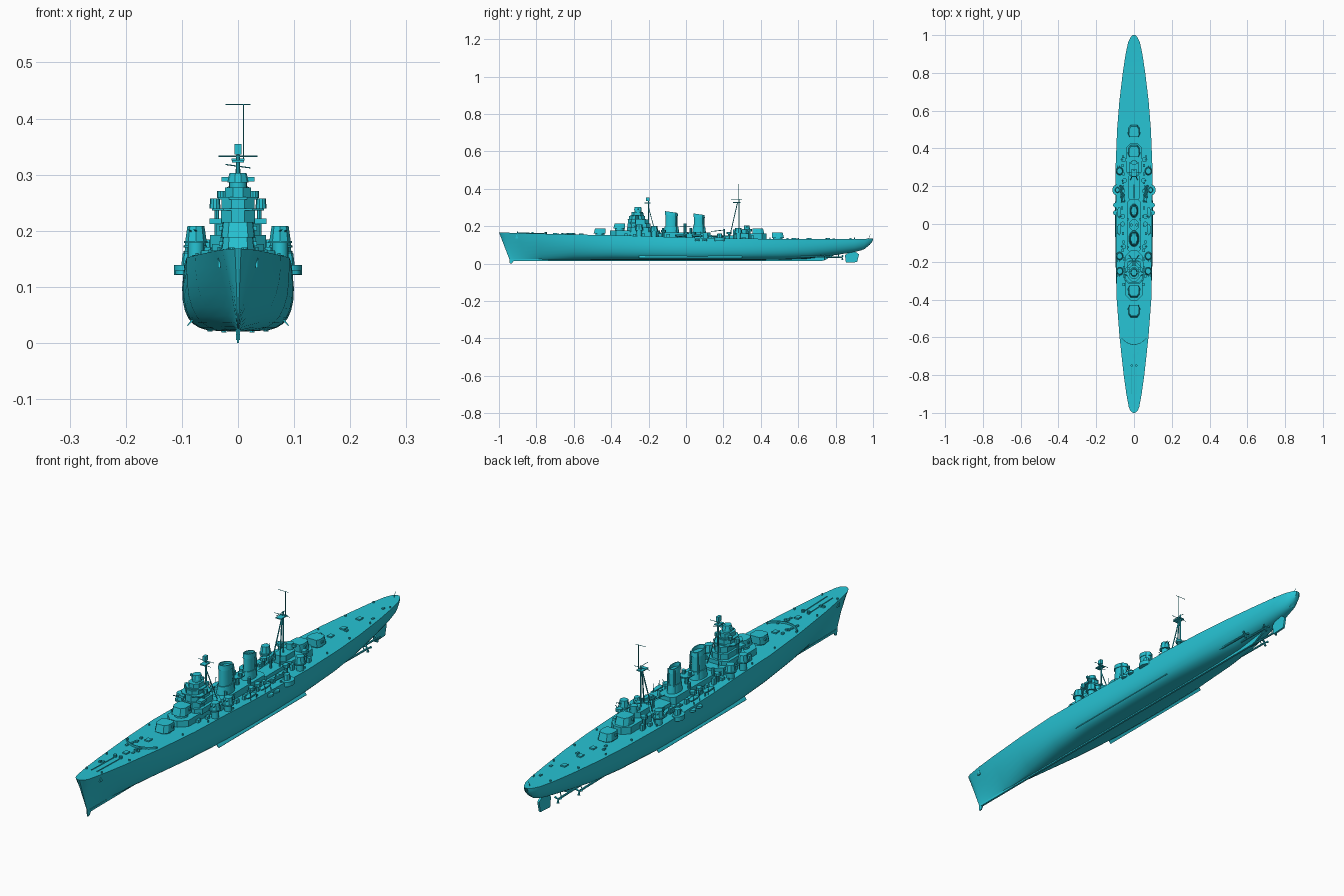
import bpy, bmesh, math, random
from mathutils import Vector, Matrix

random.seed(4)
mat = bpy.data.materials.new("ship_paint")
mat.diffuse_color = (0.02, 0.55, 0.66, 1)


def finish(name, bm):
    bmesh.ops.recalc_face_normals(bm, faces=bm.faces)
    me = bpy.data.meshes.new(name)
    bm.to_mesh(me)
    bm.free()
    me.materials.append(mat)
    ob = bpy.data.objects.new(name, me)
    bpy.context.collection.objects.link(ob)
    return ob


def loft(name, rings):
    bm = bmesh.new()
    vs = [[bm.verts.new(p) for p in r] for r in rings]
    n = len(vs[0])
    for a, b in zip(vs, vs[1:]):
        for i in range(n):
            bm.faces.new((a[i], a[(i + 1) % n], b[(i + 1) % n], b[i]))
    bm.faces.new(vs[0])
    bm.faces.new(vs[-1])
    return finish(name, bm)


def prism(name, pts, z0, z1, top=1.0, shift=0.0):
    cx = sum(p[0] for p in pts) / len(pts)
    cy = sum(p[1] for p in pts) / len(pts)
    up = [(cx + (x - cx) * top, cy + (y - cy) * top + shift, z1) for x, y in pts]
    return loft(name, [[(x, y, z0) for x, y in pts], up])


def box(name, x, y, z0, z1, w, l, top=1.0):
    return prism(name, [(x - w / 2, y - l / 2), (x + w / 2, y - l / 2),
                        (x + w / 2, y + l / 2), (x - w / 2, y + l / 2)], z0, z1, top)


def oval(x, y, rx, ry, n=16):
    return [(x + rx * math.cos(math.tau * i / n), y + ry * math.sin(math.tau * i / n)) for i in range(n)]


def house(name, y0, y1, w, z0, z1, c=0.015):
    """Deckhouse with chamfered corners, y0 is the front edge."""
    h = w / 2
    return prism(name, [(-h + c, y0), (h - c, y0), (h, y0 + c), (h, y1 - c),
                        (h - c, y1), (-h + c, y1), (-h, y1 - c), (-h, y0 + c)], z0, z1)


def rod(name, a, b, r, n=6, r2=None):
    a, b = Vector(a), Vector(b)
    d = b - a
    bm = bmesh.new()
    bmesh.ops.create_cone(bm, cap_ends=True, segments=n, radius1=r, radius2=r if r2 is None else r2,
                          depth=d.length, matrix=Matrix.Translation((a + b) / 2) @ d.to_track_quat('Z', 'Y').to_matrix().to_4x4())
    return finish(name, bm)


def interp(tab, y, k):
    for p, q in zip(tab, tab[1:]):
        if y <= q[0]:
            f = (y - p[0]) / (q[0] - p[0])
            return p[k] + (q[k] - p[k]) * f
    return tab[-1][k]


# Hull: stations of y, half beam, keel z, deck z, section fullness a and b
ST = [(-1, .005, .012, .168, 1, .75), (-.99, .018, .012, .167, 1, .75), (-.97, .027, .014, .166, 1, .8),
      (-.9, .040, .018, .164, 1.1, .95), (-.8, .054, .02, .161, 1.4, 1.2), (-.6, .076, .02, .156, 2.3, 2),
      (-.4, .091, .02, .152, 3.2, 3), (-.2, .098, .02, .147, 4, 4), (-.05, .1, .02, .141, 4, 4),
      (.1, .1, .02, .137, 4, 4), (.3, .097, .02, .134, 4, 3.6), (.5, .089, .021, .132, 3.5, 2.8),
      (.65, .077, .026, .131, 3, 2.3), (.8, .059, .046, .131, 2.6, 2.1), (.9, .044, .062, .132, 2.4, 2),
      (.96, .031, .071, .133, 2.4, 2), (.99, .017, .078, .134, 2.4, 2), (1, .006, .084, .134, 2.4, 2)]
TS = [0, .02, .06, .12, .2, .32, .48, .65, .82, 1]


def deck(y):
    return interp(ST, y, 3)


def beam(y):
    return interp(ST, y, 1)


rings = []
for y, w, k, d, a, b in ST:
    half = []
    for t in TS:
        x = w * (1 - (1 - t) ** a) ** (1 / b)
        yy = y + .06 * (1 - t) * max(0, (-y - .6) / .4) - .04 * (1 - t) ** 2 * max(0, (y - .9) / .1)
        x *= 1 - .05 * max(0, t - .6) / .4 * (1 if abs(y) < .3 else 0)
        half.append((x + .0005, yy, k + (d - k) * t))
    rings.append(half + [(-x, yy, z) for x, yy, z in reversed(half)])
loft("hull", rings)

# Keel, skeg, stem foot, rudder
box("keel_bar", 0, -.1, .015, .024, .008, 1.66)
loft("stern_skeg", [[(s * .004, y, z) for y, z in ((.55, .016), (.74, .018), (.80, .05), (.6, .05))] for s in (-1, 1)])
loft("stem_foot", [[(s * .002, y, z) for y, z in ((-.945, .025), (-.942, 0), (-.932, .0), (-.915, .025))] for s in (-1, 1)])
loft("rudder", [[(s * .004, y, z) for y, z in ((.855, .005), (.915, .008), (.925, .05), (.89, .075), (.85, .045))] for s in (-1, 1)])

for s in (-1, 1):
    # Bilge keels
    loft("bilge_keel", [[(s * .080, y, .040), (s * .090, y, .030), (s * .0905, y, .0315), (s * .082, y, .043)] for y in (-.25, .3)])
    # Propeller shafts, struts and blades
    for x, y0, y1, z in ((.025, .62, .835, .034), (.05, .5, .74, .036)):
        rod("propeller_shaft", (s * x, y0, z + .004), (s * x, y1, z), .004, 8)
        rod("shaft_strut", (s * x, y1 - .02, z), (s * x * .6, y1 - .02, z + .035), .002)
        for i in range(3):
            g = math.tau * i / 3 + .5
            rod("propeller_blade", (s * x, y1, z), (s * x + .015 * math.cos(g), y1 + .002, z + .015 * math.sin(g)), .002, 6, .005)


# Main turrets with barbettes; f is -1 facing forward, 1 facing aft
def turret(y, z0, z1, f, h=.029):
    prism("barbette", oval(0, y, .025, .025, 20), z0, z1 + .001)
    pts = [(-.018, .034), (.018, .034), (.029, .018), (.031, -.015), (.024, -.030), (-.024, -.030), (-.031, -.015), (-.029, .018)]
    prism("main_turret", [(x, y + f * v) for x, v in pts], z1, z1 + h, .88, -f * .004)
    for s in (-1, 1):
        box("turret_sight", s * .031, y - f * .008, z1 + .013, z1 + .021, .006, .008)


turret(-.46, .148, .160, -1)
turret(-.355, .148, .187, -1)
turret(.385, .130, .160, 1)
turret(.49, .130, .138, 1)

# Main deckhouses
house("forward_deckhouse", -.405, -.14, .092, .145, .176, .03)
house("funnel_deckhouse", -.15, .13, .072, .135, .166)
house("middle_deckhouse", .12, .27, .056, .13, .15)
house("aft_deckhouse", .25, .43, .084, .13, .160, .025)
house("aft_upper_house", .25, .335, .05, .16, .182)
prism("aft_director", oval(0, .325, .014, .014), .18, .205)
box("aft_rangefinder", 0, .325, .192, .201, .05, .009)

# Bridge tower: stacked levels, each with y front, y back, width, z range
for y0, y1, w, z0, z1 in ((-.315, -.18, .10, .17, .192), (-.312, -.19, .076, .19, .214), (-.31, -.2, .060, .21, .236),
                          (-.312, -.215, .092, .236, .240), (-.305, -.22, .058, .24, .256),
                          (-.298, -.225, .072, .256, .260), (-.292, -.23, .046, .26, .277)):
    house("bridge_level", y0, y1, w, z0, z1, min(.02, w * .3))
prism("bridge_director_base", oval(0, -.257, .016, .018), .277, .288)
prism("main_director", oval(0, -.257, .019, .022, 10), .286, .303, .8)
box("main_rangefinder", 0, -.255, .288, .296, .058, .009)
for s in (-1, 1):
    box("bridge_wing", s * .04, -.285, .212, .222, .022, .03)
    prism("side_director", oval(s * .041, -.262, .010, .010, 10), .24, .257, .85)
    prism("searchlight", oval(s * .029, -.235, .008, .008, 10), .258, .271)
    rod("wing_support", (s * .038, -.27, .192), (s * .038, -.27, .238), .004, 8)

# Foremast with yards and radar
rod("foremast", (0, -.2, .19), (0, -.2, .335), .0035, 8)
for s in (-1, 1):
    rod("foremast_leg", (s * .026, -.165, .17), (0, -.2, .30), .002)
rod("foremast_yard", (-.035, -.2, .333), (.035, -.2, .333), .0012)
rod("foremast_lower_yard", (-.022, -.2, .318), (.022, -.2, .312), .001)
box("foremast_platform", 0, -.207, .322, .326, .022, .032)
box("foremast_radar", 0, -.205, .336, .355, .012, .018)

# Funnels: oval lofts with caps and steam pipes
for y, rx, ry, zt in ((-.078, .021, .033, .27), (.07, .017, .029, .258)):
    prism("funnel_trunk", oval(0, y, rx * 1.35, ry * 1.3, 20), .16, .198, .86)
    prism("funnel", oval(0, y, rx, ry, 24), .19, zt - .008, .95)
    loft("funnel_cap", [[(x, v, zt - .012 - (v - y) * .1) for x, v in oval(0, y, rx * 1.08, ry * 1.08, 24)],
                        [(x, v, zt + .006 - (v - y) * .14) for x, v in oval(0, y, rx * .98, ry, 24)],
                        [(x, v, zt + .006 - (v - y) * .14) for x, v in oval(0, y, rx * .8, ry * .85, 24)],
                        [(x, v, zt - .006) for x, v in oval(0, y, rx * .78, ry * .82, 24)]])
    for s in (-1, 1):
        rod("steam_pipe", (s * rx * .9, y + ry * .8, .17), (s * rx * .8, y + ry * .75, zt), .003, 8)
        rod("ventilator", (s * .032, y - .045, .16), (s * .032, y - .045, .19), .006, 8)
house("searchlight_platform", -.035, .025, .046, .198, .202)
for s in (-1, 1):
    prism("platform_light", oval(s * .014, -.005, .008, .008, 10), .202, .216)
rod("platform_pillar", (0, -.005, .16), (0, -.005, .2), .008, 10)

# Mainmast tripod, yards and topmast
rod("mainmast", (0, .283, .18), (0, .283, .345), .003, 8)
for s in (-1, 1):
    rod("mainmast_leg", (s * .018, .235, .15), (0, .275, .325), .0025)
box("mainmast_platform", 0, .272, .325, .329, .024, .04)
rod("mainmast_yard", (-.035, .275, .333), (.035, .275, .333), .0012)
rod("mainmast_fore_yard", (0, .24, .342), (0, .30, .342), .0012)
rod("topmast", (.01, .283, .325), (.01, .283, .425), .001)
rod("topmast_yard", (-.022, .283, .425), (.022, .283, .425), .001)

for s in (-1, 1):
    # Side gun mounts on pedestals with splinter shields
    for y, x, zt in ((-.25, .075, .208), (-.17, .076, .200), (.28, .076, .190)):
        z = deck(y) - .004
        prism("gun_pedestal", oval(s * x, y, .014, .014, 14), z, zt - .026)
        prism("gun_platform", oval(s * x, y, .021, .024, 14), zt - .03, zt - .026)
        prism("gun_mount", oval(s * x, y, .019, .021, 8), zt - .026, zt, .8)
        for o in (-.005, .005):
            rod("secondary_barrel", (s * x + o, y, zt - .012), (s * x + o + s * .008, y + (-.03 if y < 0 else .03), zt - .006), .0014)
    # Broadside sponsons and light gun tubs
    prism("side_sponson", oval(s * .093, .18, .021, .028, 16), .121, .139)
    prism("sponson_gun", oval(s * .088, .18, .013, .016, 8), .139, .160, .8)
    for y in (.06, .10):
        prism("edge_platform", oval(s * .098, y, .013, .013, 12), .122, .130)
    for y, x, z in ((-.12, .055, .17), (.0, .06, .16), (.04, .06, .16), (.23, .05, .16), (.34, .055, .175)):
        rod("light_gun_tub_base", (s * x, y, deck(y) - .004), (s * x, y, z), .006, 8)
        prism("light_gun_tub", oval(s * x, y, .013, .013, 10), z - .002, z + .009)
        rod("light_gun", (s * x, y, z + .005), (s * (x + .016), y, z + .017), .0012)
    # Torpedo tubes and ship's boats
    for i in range(3):
        rod("torpedo_tube", (s * .058 + (i - 1) * .007, .115, .145), (s * .066 + (i - 1) * .007, .205, .145), .0032, 8)
    for y in (-.03, .06):
        loft("boat", [[(s * .078 + r * c, y + v, .150 + r * q) for c, q in ((-1, .6), (1, .6), (.7, -.3), (0, -.7), (-.7, -.3))]
                      for v, r in ((-.03, .002), (-.018, .008), (0, .010), (.02, .008), (.027, .005))])
        for o in (-.018, .018):
            rod("boat_davit", (s * .09, y + o, .134), (s * .088, y + o, .172), .0012)
    # Breakwater, anchor chains, capstans
    rod("anchor_chain", (s * .012, -.90, .165), (s * .012, -.76, .161), .002)
    prism("capstan", oval(s * .012, -.75, .006, .006, 10), .158, .170)
    loft("anchor", [[(s * (.031 + e), -.905 + v, .142 + q) for v, q in ((-.008, -.008), (.008, -.008), (.002, .012), (-.002, .012))] for e in (0, .005)])
    # Bollards, ventilators and edge stanchions along the deck
    for i in range(13):
        y = -.9 + i * .15
        rod("bollard", (s * beam(y) * .84, y, deck(y) - .002), (s * beam(y) * .84, y, deck(y) + .007), .003, 6)
    for i in range(9):
        y = random.choice((-1, 1)) * random.uniform(.54, .88)
        x = random.uniform(.2, .65) * beam(y)
        box("deck_locker", s * x, y, deck(y) - .002, deck(y) + random.uniform(.003, .007), .008, .011)
    for i in range(16):
        y = -.32 + i * .045
        box("side_locker", s * random.uniform(.05, .064), y, deck(y) - .004, deck(y) + random.uniform(.008, .025), .011, .017)

arc = [(-.066 + .132 * i / 12) for i in range(13)]
loft("breakwater", [[(x, y + o, z) for o, z in ((0, .154), (.003, .154), (.003, .165), (0, .165))]
                    for x, y in ((x, -.64 + .034 * (x / .066) ** 2) for x in arc)])
# Aircraft handling crane, ensign staff and deck hatches
rod("crane_post", (0, .205, .14), (0, .205, .185), .004, 8)
rod("crane_jib", (0, .205, .18), (0, .135, .172), .002)
rod("ensign_staff", (0, .975, .13), (0, .985, .155), .001)
for y in (-.7, -.56, .58, .66, .76):
    box("deck_hatch", 0, y, deck(y) - .002, deck(y) + .005, .018, .022)

# Smooth rounded surfaces while keeping hard edges
for ob in bpy.data.objects:
    ob.select_set(True)
bpy.context.view_layer.objects.active = bpy.data.objects["hull"]
bpy.ops.object.shade_smooth_by_angle(angle=math.radians(30))
